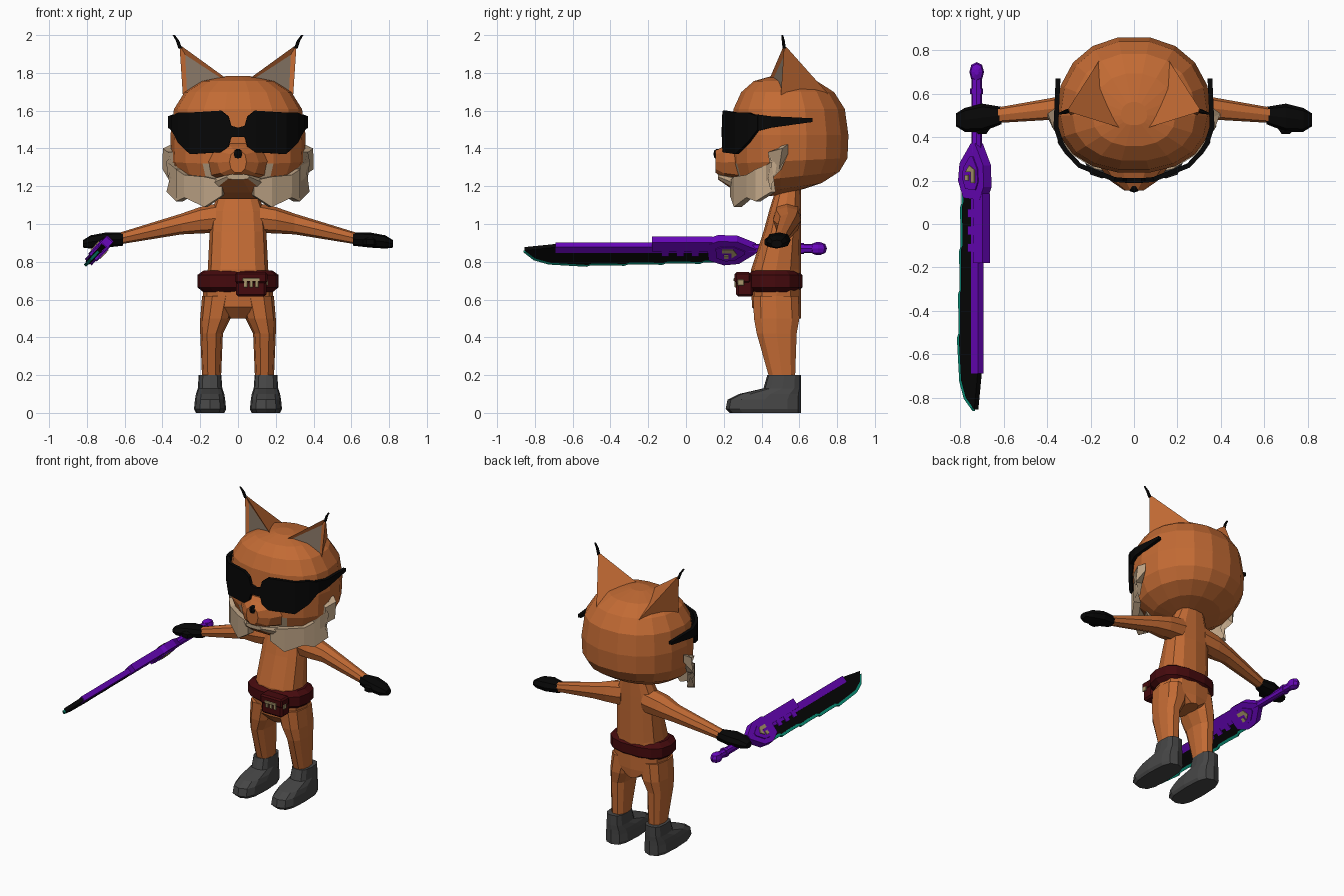
import bpy, bmesh, math
from mathutils import Vector

cube = bpy.data.objects.get("Cube")
if cube:
    bpy.data.objects.remove(cube)


def material(name, red, green, blue):
    mat = bpy.data.materials.new(name)
    mat.use_nodes = True
    mat.diffuse_color = (red, green, blue, 1)
    shader = mat.node_tree.nodes["Principled BSDF"]
    shader.inputs["Base Color"].default_value = mat.diffuse_color
    return mat


ORANGE = material("orange fur", .54, .145, .034)
CREAM = material("cream fur", .5, .36, .23)
EAR = material("ear lining", .24, .18, .13)
BLACK = material("black", .002, .002, .002)
RED = material("dark red leather", .06, .003, .004)
GREY = material("boot grey", .06, .06, .06)
PURPLE = material("purple metal", .14, .002, .5)
TEAL = material("teal edge", .003, .3, .2)
GOLD = material("dull gold", .4, .31, .15)


def finish(name, bm, materials, mirror=False):
    bmesh.ops.recalc_face_normals(bm, faces=bm.faces)
    mesh = bpy.data.meshes.new(name)
    bm.to_mesh(mesh)
    bm.free()
    for mat in materials:
        mesh.materials.append(mat)
    ob = bpy.data.objects.new(name, mesh)
    bpy.context.scene.collection.objects.link(ob)
    if mirror:
        ob.modifiers.new("mirror", 'MIRROR')
    return ob


def skin(rings):
    """Closed tube through rings of equal point count."""
    bm = bmesh.new()
    loops = [[bm.verts.new(point) for point in ring] for ring in rings]
    for low, high in zip(loops, loops[1:]):
        for i in range(len(low)):
            bm.faces.new((low[i - 1], low[i], high[i], high[i - 1]))
    bm.faces.new(loops[0])
    bm.faces.new(loops[-1])
    bmesh.ops.recalc_face_normals(bm, faces=bm.faces)
    return bm


def power(value, exponent):
    return math.copysign(abs(value) ** exponent, value)


def tube(rows, axis, sides, square):
    """Rounded sections; a row is position, centre a, centre b, radius a, radius b."""
    rings = []
    for pos, a, b, radius_a, radius_b in rows:
        ring = []
        for i in range(sides):
            turn = math.tau * i / sides
            u = a + radius_a * power(math.cos(turn), 2 / square)
            v = b + radius_b * power(math.sin(turn), 2 / square)
            ring.append({'x': (pos, u, v), 'y': (u, pos, v), 'z': (u, v, pos)}[axis])
        rings.append(ring)
    return skin(rings)


def loft(name, rows, axis, mat, sides=10, square=2.5, mirror=False):
    return finish(name, tube(rows, axis, sides, square), [mat], mirror)


def ball(centre, radii, sides, levels, square=2.5):
    """Squarish ball made of stacked rings."""
    rows = []
    for i in range(levels):
        turn = math.pi * ((i + .3) / (levels - .4) - .5)
        size = math.cos(turn) ** (2 / square)
        height = centre[2] + radii[2] * power(math.sin(turn), 2 / square)
        rows.append((height, centre[0], centre[1], radii[0] * size, radii[1] * size))
    return tube(rows, 'z', sides, 2.2)


def band(name, columns, mat, thickness):
    """Mirrored wrapped strip; columns are x, y, low z, high z."""
    bm = bmesh.new()
    pairs = [(bm.verts.new((x, y, low)), bm.verts.new((x, y, high)))
             for x, y, low, high in columns]
    for (a, b), (c, d) in zip(pairs, pairs[1:]):
        bm.faces.new((a, c, d, b))
    ob = finish(name, bm, [mat], True)
    solid = ob.modifiers.new("thickness", 'SOLIDIFY')
    solid.thickness, solid.offset = thickness, 0


def wrap(start, columns):
    """Bend x, low z, high z columns round the front of the face."""
    return [(x, start + .6 * x ** 2 + 8 * x ** 4, low, high) for x, low, high in columns]


def box(name, centre, size, mat, bevel):
    bm = bmesh.new()
    bmesh.ops.create_cube(bm, size=1)
    for v in bm.verts:
        v.co = Vector(centre) + v.co * Vector(size)
    bmesh.ops.bevel(bm, geom=bm.edges[:], offset=bevel, segments=1, affect='EDGES')
    finish(name, bm, [mat])


# Head: ball with a flatter face, full jaw, dropped chin and cream jowls
bm = ball((0, .5, 1.47), (.358, .365, .315), 18, 9)
for v in bm.verts:
    drop = max(0, 1.4 - v.co.z)
    v.co.x *= 1 + .6 * drop
    v.co.y = .5 + (v.co.y - .5) * (1 + .6 * drop) * (.73 if v.co.y < .5 else 1)
    v.co.z += .7 * (v.co.y - .5) * drop
for face in bm.faces:
    middle = face.calc_center_median()
    face.material_index = int(middle.z < 1.27 and middle.y < .4 and face.normal.z > -.7)
finish("head", bm, [ORANGE, CREAM])

# Snout, nose, and lower jaw that is cream except underneath
loft("snout", [(.32, 0, 1.335, .2, .13), (.2, 0, 1.325, .11, .09), (.155, 0, 1.33, .045, .06)],
     'y', ORANGE, square=2.3)
finish("nose", ball((0, .17, 1.37), (.028, .025, .028), 8, 5), [BLACK])
bm = tube([(.38, 0, 1.19, .22, .06), (.27, 0, 1.21, .15, .045), (.17, 0, 1.25, .06, .015)],
          'y', 10, 2.8)
for face in bm.faces:
    face.material_index = int(face.normal.z > -.6)
finish("lower_jaw", bm, [ORANGE, CREAM])

# Cheek fur tufts wrapped round the jaw
band("cheek_fur", wrap(.25, [(.08, 1.15, 1.23), (.17, 1.09, 1.25), (.27, 1.14, 1.26),
                             (.31, 1.12, 1.29), (.36, 1.17, 1.33), (.35, 1.24, 1.38),
                             (.378, 1.29, 1.4)]) + [(.345, .52, 1.37, 1.42)], CREAM, .045)

# Ears with sunken lining and black tip hair
ear_tip = Vector((.31, .52, 1.95))
base = [Vector(p) for p in ((.02, .43, 1.74), (.29, .5, 1.65), (.15, .77, 1.67))]
bm = skin([[corner.lerp(ear_tip, t) for corner in base] for t in (0, .95)])
lining = min(bm.faces, key=lambda face: face.normal.y)
bmesh.ops.inset_region(bm, faces=[lining], thickness=.032, depth=-.012)
lining.material_index = 1
finish("ears", bm, [ORANGE, EAR], True)
loft("ear_tip_hair", [(1.93, .306, .52, .01, .01), (1.97, .32, .515, .009, .009),
                      (2, .34, .51, .006, .005)], 'z', BLACK, sides=6, mirror=True)

# Sunglasses: bridge and winged lenses, then temples
band("lenses", wrap(.2, [(0, 1.46, 1.51), (.035, 1.46, 1.52), (.05, 1.41, 1.57), (.09, 1.38, 1.6),
                         (.25, 1.37, 1.59), (.31, 1.43, 1.59), (.345, 1.5, 1.57)]), BLACK, .022)
band("temples", [(.335, .37, 1.49, 1.58), (.36, .45, 1.51, 1.57), (.35, .67, 1.54, 1.56)],
     BLACK, .022)

# Torso: straight back, belly curving back up to the neck
belly = [(.5, .05, .4), (.56, .185, .35), (.66, .185, .345), (.76, .16, .345),
         (.96, .15, .41), (1.07, .14, .44), (1.2, .09, .48)]
loft("torso", [(z, 0, (front + .61) / 2, width, (.61 - front) / 2) for z, width, front in belly],
     'z', ORANGE, sides=12)

# Limbs
loft("legs", [(.62, .1, .475, .09, .125), (.5, .12, .48, .08, .125), (.42, .14, .48, .06, .11),
              (.18, .14, .51, .05, .07)], 'z', ORANGE, mirror=True)
loft("arms", [(.08, .535, 1.035, .075, .08), (.2, .535, 1.02, .075, .07),
              (.3, .54, 1, .055, .055), (.64, .5, .92, .035, .03)],
     'x', ORANGE, sides=8, mirror=True)
loft("gloves", [(.61, .5, .92, .04, .035), (.7, .49, .915, .065, .04), (.78, .48, .905, .055, .035),
                (.82, .48, .895, .03, .02)], 'x', BLACK, sides=8, mirror=True)
finish("thumbs", ball((.7, .44, .905), (.04, .03, .025), 6, 4), [BLACK], True)

# Boots: every section shares the heel line
boot = [(0, .075, .23), (.02, .085, .21), (.07, .08, .22), (.1, .075, .28), (.13, .065, .41),
        (.2, .06, .43)]
loft("boots", [(z, .148, (toe + .61) / 2, width, (.61 - toe) / 2) for z, width, toe in boot],
     'z', GREY, sides=12, square=3, mirror=True)

# Belt with a pouch, a clasp in front and a bar on its side
loft("belt", [(z, 0, .47, .215 - pinch, .15 - pinch)
              for z, pinch in ((.64, .03), (.665, 0), (.73, 0), (.755, .035))],
     'z', RED, sides=14)
box("belt_pouch", (.07, .31, .675), (.16, .09, .12), RED, .012)
box("pouch_flap", (.07, .3, .715), (.17, .085, .06), RED, .01)
box("pouch_bar", (.07, .256, .705), (.09, .008, .016), GOLD, .002)
box("pouch_side_bar", (.156, .29, .69), (.008, .035, .03), GOLD, .002)
for x in (.04, .07, .1):
    box("pouch_stud", (x, .262, .682), (.018, .009, .035), GOLD, .002)

# Sword: tilted plates running along the y axis, outlines given as length and width
ACROSS, FACE = Vector((-.68, 0, -.73)), Vector((.73, 0, -.68))


def plate(name, outline, thick, mat, offset=0):
    rings = []
    for depth in (offset - thick / 2, offset + thick / 2):
        rings.append([Vector((-.735, y, .86)) + ACROSS * u + FACE * depth for y, u in outline])
    finish(name, skin(rings), [mat])


def slab(name, start, end, low, high, thick, mat):
    plate(name, [(start, low), (end, low), (end, high), (start, high)], thick, mat)


edge = []
for i in range(4):
    y = .2 - .2 * i
    edge += [(y, .062 + .007 * i), (y - .1, .062 + .007 * i), (y - .12, .072 + .007 * i)]
edge += [(-.72, .077), (-.8, .046), (-.855, -.012)]
plate("blade", edge + [(-.69, -.035), (.2, -.03)], .026, BLACK)
plate("blade_edge", [(y - .006, u + .018) for y, u in edge] + [(-.69, .02), (.2, .02)], .016, TEAL)
slab("blade_spine", -.69, .15, -.042, .004, .034, PURPLE)
slab("spine_housing", -.18, .14, -.08, -.015, .048, PURPLE)
for y in (-.13, -.05, .03):
    slab("housing_lug", y, y + .04, -.02, .025, .04, PURPLE)
guard = [(.11, -.06), (.17, -.088), (.27, -.085), (.37, -.03), (.37, 0), (.28, .075),
         (.2, .085), (.12, .05)]
plate("guard", guard, .05, PURPLE)
plate("guard_rim", [(.09 + y * .6, u * .6) for y, u in guard], .062, PURPLE)
for side in (-1, 1):
    plate("guard_inlay", [(.19, -.035), (.25, -.035), (.27, 0), (.24, .025), (.24, -.01),
                          (.19, -.012)], .006, GOLD, side * .033)
    plate("guard_stud", [(.2, .005), (.225, .005), (.225, .03), (.2, .03)], .006, GOLD, side * .033)

# Handle and pommel
loft("sword_handle", [(y, -.725, .87, .024, .024) for y in (.33, .69)], 'y', PURPLE, sides=8)
loft("handle_collar", [(y, -.725, .87, .03, .03) for y in (.6, .625)], 'y', PURPLE, sides=8)
finish("sword_pommel", ball((-.725, .7, .87), (.034, .046, .034), 8, 5), [PURPLE])
